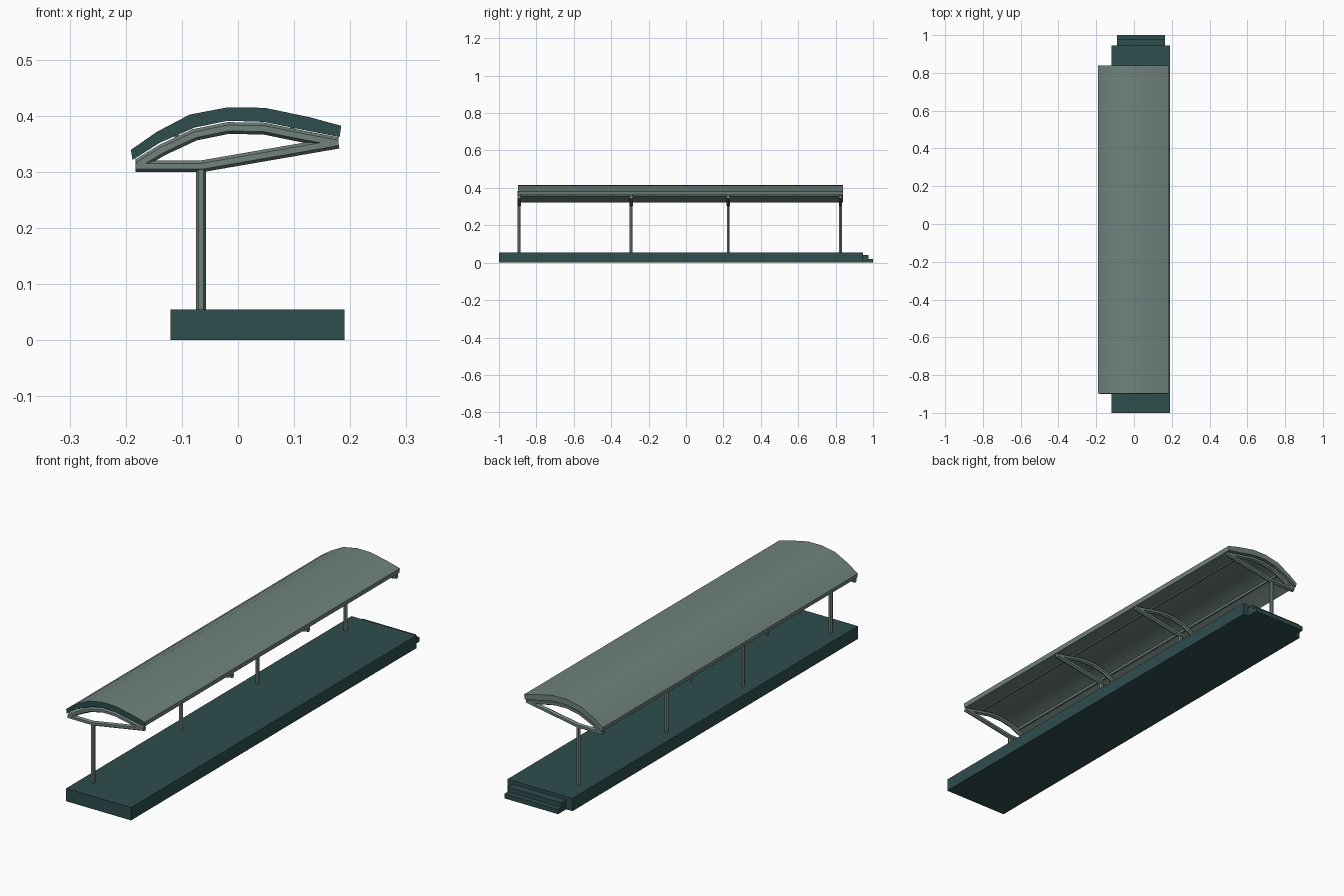
import bpy, bmesh, math
from mathutils import Vector

if "Cube" in bpy.data.objects:
    bpy.data.objects.remove(bpy.data.objects["Cube"])


def material(name, rgb):
    m = bpy.data.materials.new(name)
    m.diffuse_color = (*rgb, 1)
    m.use_nodes = True
    m.node_tree.nodes["Principled BSDF"].inputs["Base Color"].default_value = m.diffuse_color
    return m


DARK = material("dark_teal", (0.028, 0.074, 0.076))
LIGHT = material("grey_green", (0.162, 0.225, 0.202))


def finish(bm, name, *mats):
    bmesh.ops.recalc_face_normals(bm, faces=bm.faces)
    me = bpy.data.meshes.new(name)
    bm.to_mesh(me)
    bm.free()
    ob = bpy.data.objects.new(name, me)
    bpy.context.collection.objects.link(ob)
    for m in mats:
        me.materials.append(m)
    return ob


def box(name, x0, x1, y0, y1, z0, z1, mat):
    bm = bmesh.new()
    bmesh.ops.create_cube(bm, size=1)
    for v in bm.verts:
        v.co = ((x0 + x1) / 2 + v.co.x * (x1 - x0),
                (y0 + y1) / 2 + v.co.y * (y1 - y0),
                (z0 + z1) / 2 + v.co.z * (z1 - z0))
    return finish(bm, name, mat)


def tube(name, pts, y, r, sides=6):
    """Mitred tube along a polyline in the xz plane."""
    bm = bmesh.new()
    P = [Vector((x, 0, z)) for x, z in pts]
    rings = []
    for i, p in enumerate(P):
        a = (p - P[i - 1]).normalized() if i else (P[1] - p).normalized()
        b = (P[i + 1] - p).normalized() if i < len(P) - 1 else a
        t = (a + b).normalized()
        n = Vector((-t.z, 0, t.x)) / max(t.dot(a), 0.5)
        ring = []
        for k in range(sides):
            ang = 2 * math.pi * k / sides
            co = p + n * r * math.cos(ang) + Vector((0, y + r * math.sin(ang), 0))
            ring.append(bm.verts.new(co))
        rings.append(ring)
    for A, B in zip(rings, rings[1:]):
        for k in range(sides):
            j = (k + 1) % sides
            bm.faces.new((A[k], A[j], B[j], B[k]))
    bm.faces.new(rings[0])
    bm.faces.new(rings[-1])
    return finish(bm, name, LIGHT)


# Platform and end steps
box("platform", -0.12, 0.19, -1.0, 0.945, 0, 0.055, DARK)
box("upper_step", -0.09, 0.165, 0.945, 0.977, 0, 0.04, DARK)
box("lower_step", -0.09, 0.165, 0.945, 1.0, 0, 0.02, DARK)

# Curved roof slab: profile extruded along y, dark front end
top = [(-0.191, 0.339), (-0.145, 0.371), (-0.086, 0.402), (-0.018, 0.415),
       (0.048, 0.414), (0.129, 0.397), (0.184, 0.382)]
under = [(-0.188, 0.321), (-0.139, 0.352), (-0.077, 0.379), (-0.018, 0.391),
         (0.046, 0.389), (0.115, 0.375), (0.181, 0.362)]
outline = top + under[::-1]
bm = bmesh.new()
front = [bm.verts.new((x, -0.898, z)) for x, z in outline]
back = [bm.verts.new((x, 0.84, z)) for x, z in outline]
n = len(outline)
for i in range(n):
    j = (i + 1) % n
    bm.faces.new((front[i], front[j], back[j], back[i]))
bm.faces.new(front).material_index = 1
bm.faces.new(back)
roof = finish(bm, "roof", LIGHT, DARK)
bpy.context.view_layer.objects.active = roof
roof.select_set(True)
bpy.ops.object.shade_smooth_by_angle(angle=math.radians(30))

# Posts with bow-shaped roof frames
upper_chord = [(-0.178, 0.313), (-0.135, 0.339), (-0.077, 0.366), (-0.018, 0.378),
               (0.046, 0.377), (0.115, 0.363), (0.178, 0.351)]
lower_chord = [(-0.183, 0.310), (-0.064, 0.310), (0.179, 0.352)]
for i, y in enumerate((-0.892, -0.293, 0.226, 0.826), 1):
    tube(f"post_{i}", [(-0.066, 0.05), (-0.066, 0.31)], y, 0.009)
    tube(f"lower_chord_{i}", lower_chord, y, 0.0105)
    tube(f"upper_chord_{i}", upper_chord, y, 0.0105)

# Lengthwise rails under the roof
for name, x, z in (("left_rail", -0.109, 0.361), ("right_rail", 0.097, 0.377)):
    box(name, x - 0.004, x + 0.004, -0.892, 0.826, z - 0.005, z + 0.005, LIGHT)
